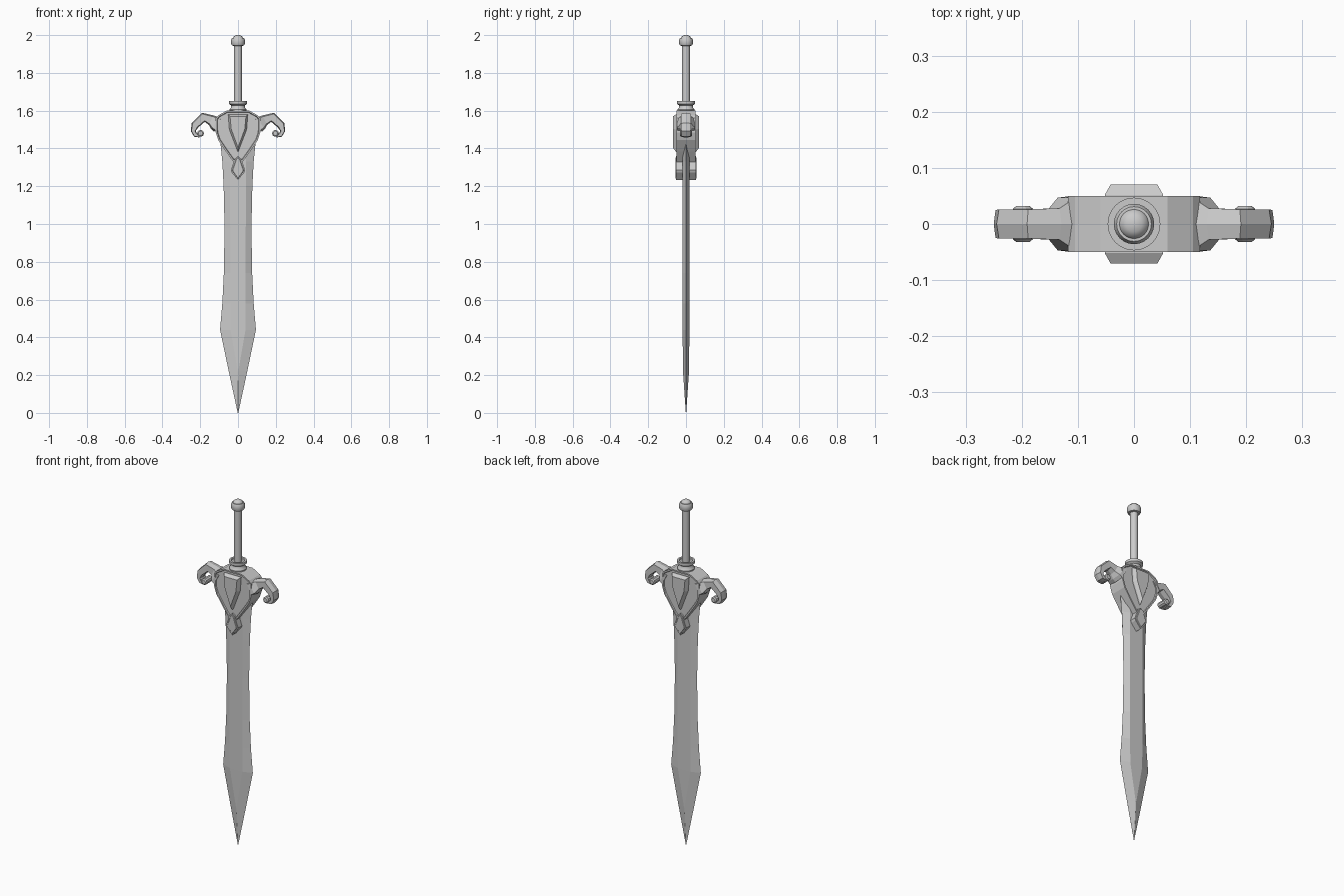
import bpy, bmesh, math
from mathutils import Vector

if "Cube" in bpy.data.objects:
    bpy.data.objects.remove(bpy.data.objects["Cube"])


def finish(name, bm):
    bmesh.ops.remove_doubles(bm, verts=bm.verts, dist=0.0001)
    bmesh.ops.recalc_face_normals(bm, faces=bm.faces)
    me = bpy.data.meshes.new(name)
    bm.to_mesh(me)
    bm.free()
    ob = bpy.data.objects.new(name, me)
    bpy.context.collection.objects.link(ob)
    return ob


def loft(name, rings):
    """Skin a list of equal-length closed rings and cap both ends."""
    bm = bmesh.new()
    vs = [[bm.verts.new(p) for p in r] for r in rings]
    n = len(rings[0])
    for a, b in zip(vs, vs[1:]):
        for i in range(n):
            j = (i + 1) % n
            bm.faces.new((a[i], a[j], b[j], b[i]))
    bm.faces.new(vs[0])
    bm.faces.new(vs[-1])
    return finish(name, bm)


def mirrored(half):
    """Close a right-hand (x, z) outline across x = 0."""
    return half + [(-x, z) for x, z in reversed(half) if x > 0]


def prism(name, half, y, inset=0, depth=0):
    """Outline extruded to +-y, with an optional sunken panel on both faces."""
    pts = mirrored(half)
    ob = loft(name, [[(x, s * y, z) for x, z in pts] for s in (-1, 1)])
    if inset:
        bm = bmesh.new()
        bm.from_mesh(ob.data)
        for s in (-1, 1):
            f = [f for f in bm.faces if f.normal.y * s > 0.9]
            bmesh.ops.inset_region(bm, faces=f, thickness=inset, depth=0)
            bmesh.ops.inset_region(bm, faces=f, thickness=0.003, depth=depth)
        bm.to_mesh(ob.data)
        bm.free()
    return ob


def lathe(name, profile, n=24):
    ob = loft(name, [[(r * math.cos(2 * math.pi * i / n), r * math.sin(2 * math.pi * i / n), z)
                      for i in range(n)] for r, z in profile])
    bpy.context.view_layer.objects.active = ob
    ob.select_set(True)
    bpy.ops.object.shade_smooth_by_angle(angle=math.radians(35))
    ob.select_set(False)
    return ob


# blade: z, half width, half flat, half thickness
stations = [(0, 0.0015, 0.0007, 0.001), (0.22, 0.049, 0.0015, 0.016), (0.44, 0.095, 0.04, 0.018),
            (0.58, 0.083, 0.041, 0.018), (0.74, 0.075, 0.041, 0.018), (0.98, 0.071, 0.041, 0.018),
            (1.2, 0.076, 0.042, 0.018), (1.33, 0.083, 0.042, 0.018), (1.47, 0.097, 0.042, 0.018)]
loft("blade", [[(-w, 0, z), (-f, -t, z), (f, -t, z), (w, 0, z), (f, t, z), (-f, t, z)]
               for z, w, f, t in stations])

# guard body with raised rim
prism("guard_body", [(0, 1.60), (0.06, 1.60), (0.105, 1.575), (0.118, 1.56), (0.118, 1.485),
                     (0.105, 1.445), (0.065, 1.385), (0.022, 1.325), (0, 1.305)],
      0.05, 0.008, -0.006)

# pointed guard tip
prism("guard_tip", [(0, 1.36), (0.018, 1.345), (0.024, 1.325), (0.038, 1.285), (0.033, 1.272),
                    (0, 1.233)], 0.053, 0.007, 0.003)

# raised kite panels, front and back
outer = mirrored([(0.052, 1.58), (0.046, 1.50), (0, 1.38)])
inner = mirrored([(0.042, 1.57), (0.036, 1.503), (0, 1.405)])
for label, s in (("front", -1), ("back", 1)):
    loft("guard_panel_" + label, [[(x, s * 0.04, z) for x, z in outer],
                                  [(x, s * 0.052, z) for x, z in outer],
                                  [(x, s * 0.07, z) for x, z in inner]])

# curled arms: x, z, half height, half depth
path = [(0.105, 1.525, 0.042, 0.049), (0.12, 1.533, 0.038, 0.047), (0.142, 1.55, 0.028, 0.028),
        (0.183, 1.565, 0.025, 0.026), (0.228, 1.523, 0.021, 0.026), (0.237, 1.492, 0.013, 0.025),
        (0.225, 1.471, 0.011, 0.024), (0.203, 1.467, 0.009, 0.024)]
for label, s in (("right", 1), ("left", -1)):
    rings = []
    for i, (x, z, h, t) in enumerate(path):
        a, b = path[max(i - 1, 0)], path[min(i + 1, len(path) - 1)]
        d = Vector((b[0] - a[0], b[1] - a[1])).normalized()
        rings.append([(s * (x - d.y * k * h), y * t, z + d.x * k * h)
                      for k, y in ((1, 0), (0.75, 1), (-0.75, 1), (-1, 0), (-0.75, -1), (0.75, -1))])
    loft("guard_arm_" + label, rings)
    # scroll knob at the end of the curl
    loft("arm_scroll_" + label,
         [[(s * 0.198 + r * math.cos(math.pi * i / 5), y, 1.48 + r * math.sin(math.pi * i / 5))
           for i in range(10)] for r, y in ((0.012, -0.032), (0.018, -0.027),
                                            (0.018, 0.027), (0.012, 0.032))])

# collar, grip and pommel
lathe("collar", [(0.046, 1.595), (0.046, 1.606), (0.037, 1.617), (0.036, 1.627), (0.047, 1.635),
                 (0.047, 1.65), (0.036, 1.65), (0.034, 1.643)])
lathe("grip", [(0.021, 1.63), (0.021, 1.96)], 16)
lathe("pommel", [(0.022, 1.943), (0.032, 1.945), (0.036, 1.953), (0.036, 1.975), (0.031, 1.985),
                 (0.026, 1.985), (0.023, 1.992), (0.014, 1.998), (0.003, 2.0)])
